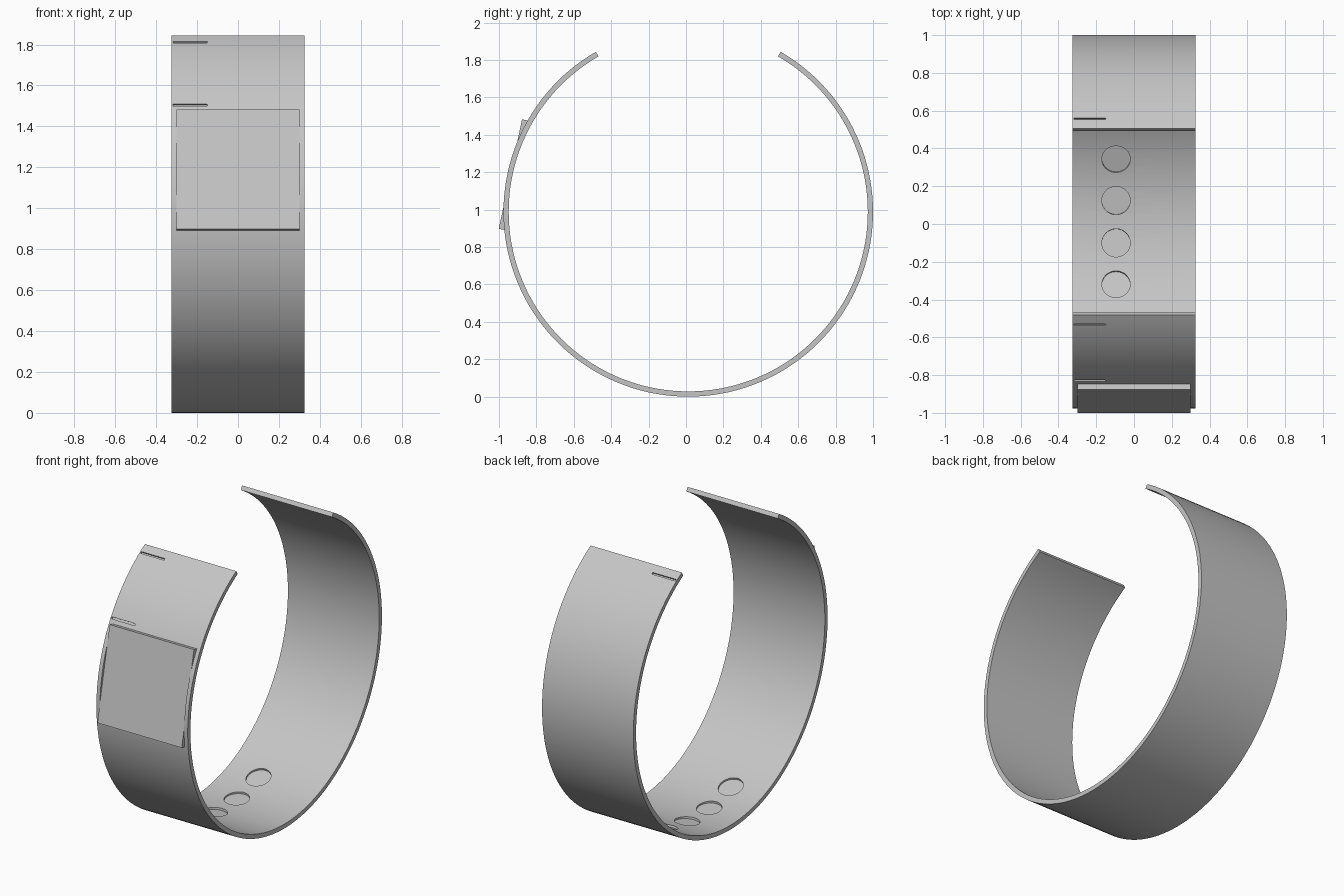
import bpy, bmesh
from math import radians, sin, cos, sqrt, pi
from mathutils import Matrix, Vector

cube = bpy.data.objects.get("Cube")
if cube:
    bpy.data.objects.remove(cube)

OUTER, INNER, HALF_W = 0.988, 0.96, 0.325
CENTRE = Vector((0, 0.012, OUTER))

grey = bpy.data.materials.new("plain grey")
grey.use_nodes = True
colour = (0.56, 0.56, 0.56, 1)
grey.diffuse_color = colour
grey.node_tree.nodes["Principled BSDF"].inputs["Base Color"].default_value = colour


def finish(name, bm):
    bmesh.ops.recalc_face_normals(bm, faces=bm.faces)
    mesh = bpy.data.meshes.new(name)
    bm.to_mesh(mesh)
    bm.free()
    mesh.materials.append(grey)
    ob = bpy.data.objects.new(name, mesh)
    bpy.context.collection.objects.link(ob)
    return ob


def activate(ob):
    bpy.ops.object.select_all(action='DESELECT')
    ob.select_set(True)
    bpy.context.view_layer.objects.active = ob


def radial_frame(angle):
    """Local z points outwards from the band's centre, local x stays world x."""
    out = Vector((0, cos(radians(angle)), sin(radians(angle))))
    side = Vector((1, 0, 0))
    rot = Matrix((side, out.cross(side), out)).transposed().to_4x4()
    return Matrix.Translation(CENTRE) @ rot


def prism(name, points, offset, frame):
    """Extrude a closed outline along an offset, placed by a frame."""
    bm = bmesh.new()
    face = bm.faces.new([bm.verts.new(p) for p in points])
    new = bmesh.ops.extrude_face_region(bm, geom=[face])["geom"]
    bmesh.ops.translate(bm, vec=offset, verts=[v for v in new if isinstance(v, bmesh.types.BMVert)])
    bmesh.ops.transform(bm, matrix=frame, verts=bm.verts)
    return finish(name, bm)


def capsule(x, half_length, radius, z, steps=24):
    """Rounded outline; a zero half length gives a circle."""
    points = []
    for end in (1, -1):
        for i in range(steps + (half_length > 0)):
            a = pi * i / steps - pi / 2
            points.append((x + end * (half_length + radius * cos(a)), end * radius * sin(a), z))
    return points


def cut(target, cutter):
    cutter.hide_render = True
    activate(target)
    mod = target.modifiers.new("cut", 'BOOLEAN')
    mod.operation, mod.solver, mod.object = 'DIFFERENCE', 'EXACT', cutter
    bpy.ops.object.modifier_apply(modifier=mod.name)
    bpy.data.objects.remove(cutter)


# Open band: rectangular section swept from one end, under, to the other
bm = bmesh.new()
start = radial_frame(60)
corners = [(-HALF_W, INNER), (HALF_W, INNER), (HALF_W, OUTER), (-HALF_W, OUTER)]
section = [bm.verts.new(start @ Vector((x, 0, r))) for x, r in corners]
loop = [bm.edges.new((section[i], section[i - 1])) for i in range(4)]
bmesh.ops.spin(bm, geom=section + loop, cent=CENTRE, axis=(1, 0, 0),
               angle=radians(-300), steps=120)
bmesh.ops.holes_fill(bm, edges=[e for e in bm.edges if e.is_boundary], sides=4)
band = finish("band", bm)

# Flat panel let into the front of the band
PANEL_X, PANEL_T, PANEL_R, BACK_R = 0.30, 0.299, 0.972, 0.968
panel_frame = radial_frame(168)
seat = [(-PANEL_X, t, r) for t, r in
        ((-PANEL_T, 0.9705), (PANEL_T, 0.9705), (PANEL_T, 1.1), (-PANEL_T, 1.1))]
cut(band, prism("panel_seat_cutter", seat, (2 * PANEL_X, 0, 0), panel_frame))
outline = [(-PANEL_X, -PANEL_T, PANEL_R), (-PANEL_X, PANEL_T, PANEL_R)]
for i in range(17):
    t = PANEL_T * (1 - i / 8)
    outline.append((-PANEL_X, t, sqrt(BACK_R ** 2 - t ** 2)))
panel = prism("front_panel", outline, (2 * PANEL_X, 0, 0), panel_frame)

# Narrow slots sunk into the outside near the right edge
for angle in (56.5, 123.5, 148.5):
    cut(band, prism("slot_cutter", capsule(-0.234, 0.079, 0.006, 0.978, 8),
                    (0, 0, 0.1), radial_frame(angle)))

# Round recesses sunk into the inside at the bottom
for angle in (-20.2, -6.7, 6.7, 20.2):
    cut(band, prism("recess_cutter", capsule(-0.095, 0, 0.075, 0.97),
                    (0, 0, -0.1), radial_frame(270 + angle)))

for ob in (band, panel):
    activate(ob)
    bpy.ops.object.shade_smooth_by_angle(angle=radians(8))
